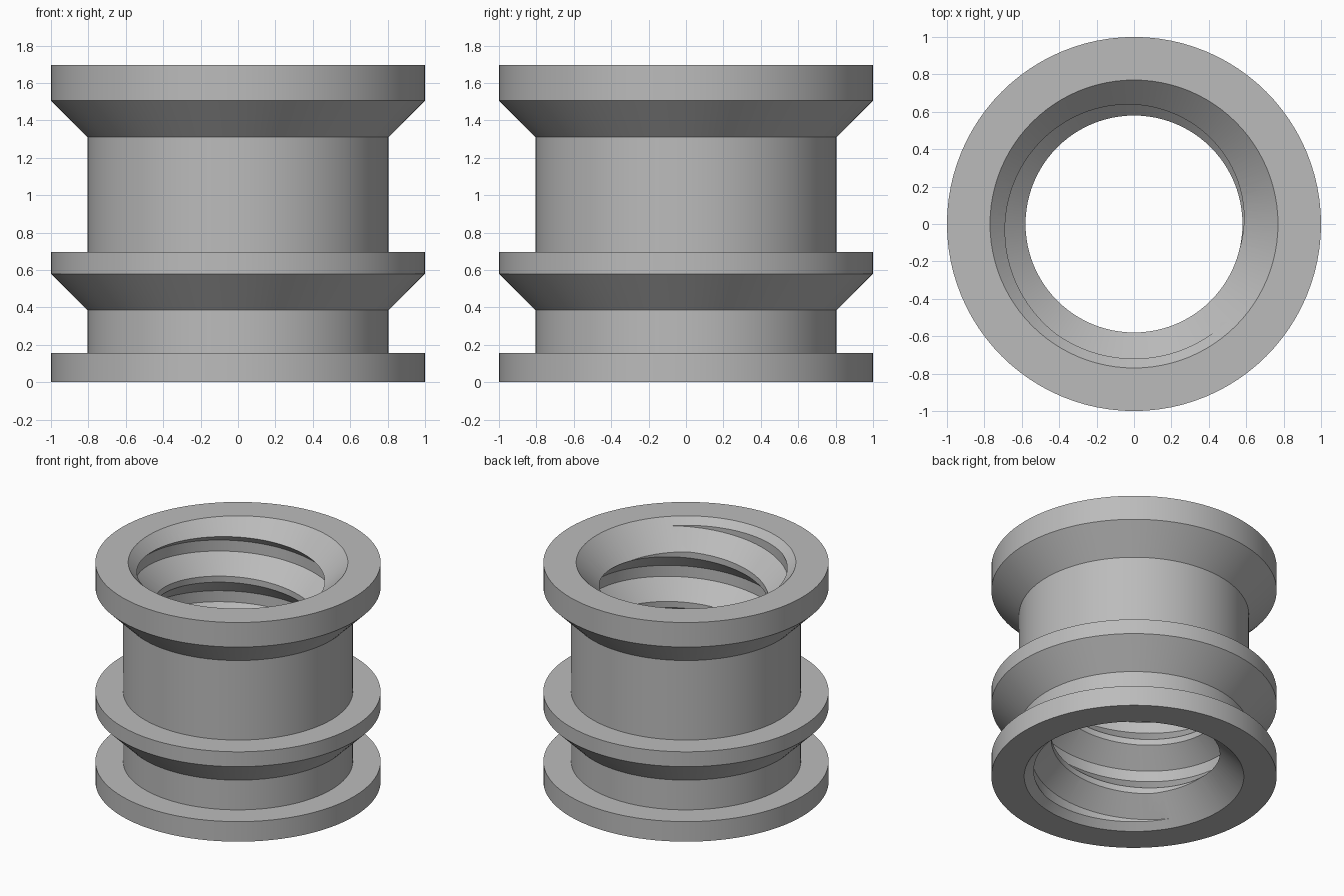
import bpy, bmesh, math

cube = bpy.data.objects.get("Cube")
if cube:
    bpy.data.objects.remove(cube, do_unlink=True)

SEGMENTS = 96
HEIGHT, BODY_R, NECK_R = 1.695, 1.0, 0.805
BORE_R, ROOT_R, CHAMFER_R = 0.58, 0.72, 0.77
PITCH, ROOT_WIDTH, FLANK = 0.392, 0.085, 0.93
CHAMFER = CHAMFER_R - BORE_R

metal = bpy.data.materials.new("plain grey metal")
metal.use_nodes = True
grey = (0.5, 0.5, 0.5, 1)
metal.diffuse_color = grey
metal.node_tree.nodes["Principled BSDF"].inputs["Base Color"].default_value = grey


def ring_mesh(name, rings, closed):
    """Skin a sequence of equal closed cross-sections."""
    bm = bmesh.new()
    rows = [[bm.verts.new(p) for p in ring] for ring in rings]
    pairs = list(zip(rows, rows[1:]))
    if closed:
        pairs.append((rows[-1], rows[0]))
    for a, b in pairs:
        for i in range(len(a)):
            j = (i + 1) % len(a)
            bm.faces.new((a[i], a[j], b[j], b[i]))
    if not closed:
        bm.faces.new(rows[0])
        bm.faces.new(rows[-1])
    bmesh.ops.recalc_face_normals(bm, faces=bm.faces)
    mesh = bpy.data.meshes.new(name)
    bm.to_mesh(mesh)
    bm.free()
    mesh.materials.append(metal)
    obj = bpy.data.objects.new(name, mesh)
    bpy.context.collection.objects.link(obj)
    return obj


def section(profile, angle, lift=0.0):
    return [(r * math.cos(angle), r * math.sin(angle), z + lift) for r, z in profile]


# Flanged sleeve with a chamfered bore
body_profile = [
    (BODY_R, 0), (BODY_R, 0.155), (NECK_R, 0.155), (NECK_R, 0.385),
    (BODY_R, 0.58), (BODY_R, 0.695), (NECK_R, 0.695), (NECK_R, 1.31),
    (BODY_R, 1.505), (BODY_R, HEIGHT), (CHAMFER_R, HEIGHT),
    (BORE_R, HEIGHT - CHAMFER), (BORE_R, CHAMFER), (CHAMFER_R, 0),
]
step = math.tau / SEGMENTS
body = ring_mesh("threaded_sleeve",
                 [section(body_profile, i * step) for i in range(SEGMENTS)], True)

# Helical groove cutter, running past both ends of the bore
drop = FLANK * (ROOT_R - BORE_R)
groove_profile = [
    (ROOT_R, 0), (ROOT_R, ROOT_WIDTH), (BORE_R, ROOT_WIDTH + drop),
    (BORE_R - 0.06, ROOT_WIDTH + drop), (BORE_R - 0.06, -drop), (BORE_R, -drop),
]
start_angle, start_z = math.radians(-47), 1.645
rings = []
for i in range(int(-5.5 * SEGMENTS), int(1.5 * SEGMENTS)):
    angle = i * step
    rings.append(section(groove_profile, angle,
                         start_z + PITCH * (angle - start_angle) / math.tau))
cutter = ring_mesh("groove_cutter", rings, False)
cutter.hide_render = True

# Cut the internal thread
bpy.context.view_layer.objects.active = body
body.select_set(True)
cut = body.modifiers.new("thread", "BOOLEAN")
cut.operation, cut.solver, cut.object = "DIFFERENCE", "EXACT", cutter
bpy.ops.object.modifier_apply(modifier=cut.name)
bpy.data.objects.remove(cutter, do_unlink=True)
bpy.ops.object.shade_smooth_by_angle(angle=math.radians(25))
